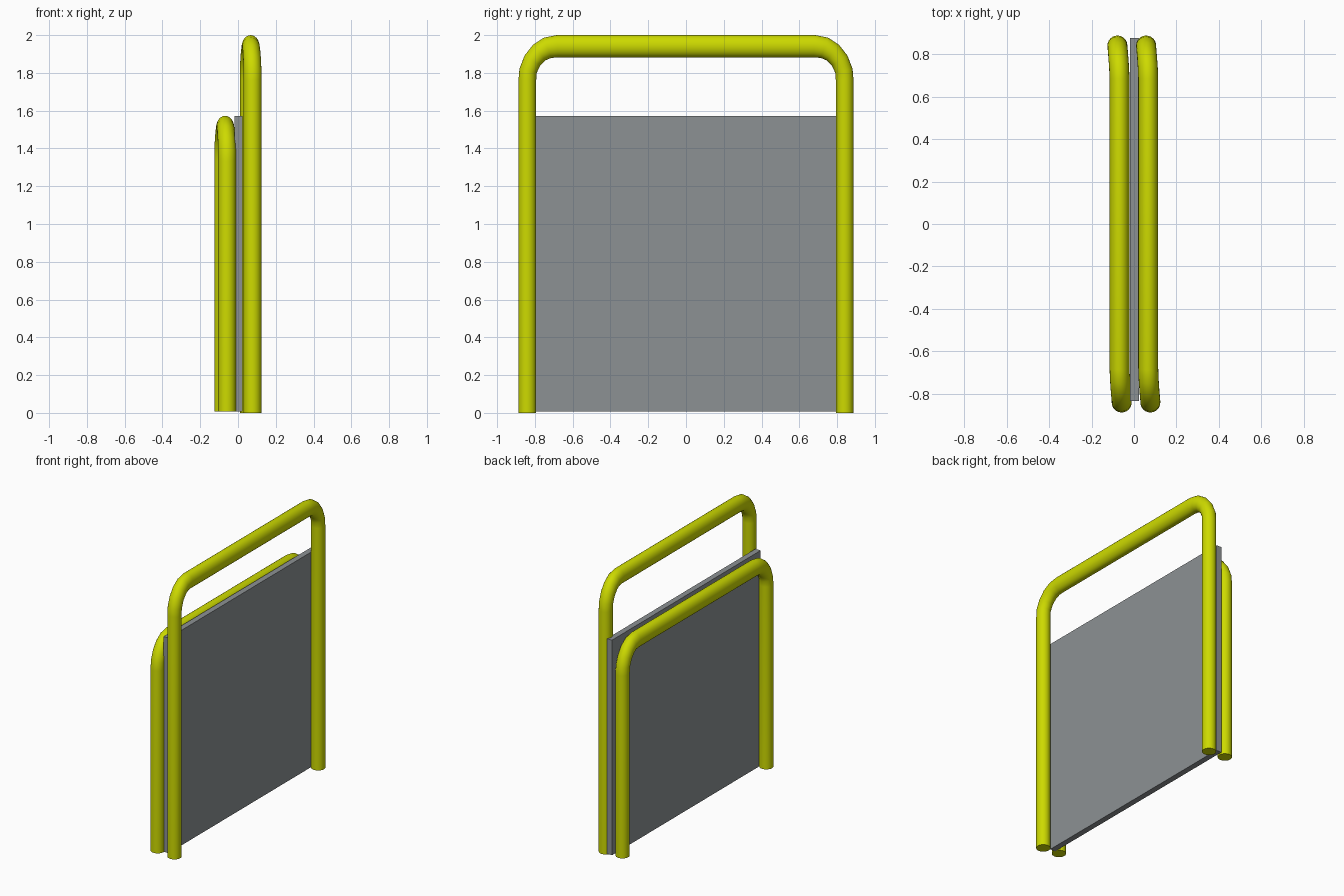
import bpy, bmesh, math
from mathutils import Vector

if "Cube" in bpy.data.objects:
    bpy.data.objects.remove(bpy.data.objects["Cube"])

SIDES = 24
R = 0.047       # leg radius
R_BAR = 0.059   # vertical half height of the top bar


def material(name, colour):
    m = bpy.data.materials.new(name)
    m.diffuse_color = (*colour, 1)
    m.use_nodes = True
    m.node_tree.nodes["Principled BSDF"].inputs["Base Color"].default_value = m.diffuse_color
    return m


yellow = material("yellow_paint", (0.61, 0.70, 0.0))
grey = material("dark_grey", (0.265, 0.285, 0.295))

# Bend: (distance from centre, drop below bar axis, in-plane radius, sideways shift)
BEND = [(0.84, 0.18, R, 0.010), (0.836, 0.13, R, 0.010), (0.813, 0.075, 0.049, 0.008),
        (0.776, 0.033, 0.053, 0.005), (0.733, 0.008, 0.057, 0.002), (0.68, 0.0, R_BAR, 0.0)]


def hoop(name, x, bottom, top):
    """Bent tube: front leg, bend, top bar, bend, back leg."""
    axis = top - R_BAR
    front = [(x + s, -d, axis - drop, r) for d, drop, r, s in BEND]
    back = [(x - s, d, axis - drop, r) for d, drop, r, s in reversed(BEND)]
    path = ([(x + 0.010, -0.84, bottom, R)] + front + back
            + [(x - 0.010, 0.84, bottom, R)])
    pts = [Vector(p[:3]) for p in path]
    bm = bmesh.new()
    rings = []
    for i, p in enumerate(pts):
        a, b = pts[max(i - 1, 0)], pts[min(i + 1, len(pts) - 1)]
        if i in (0, 1):
            t = Vector((0, 0, 1))
        elif i >= len(pts) - 2:
            t = Vector((0, 0, -1))
        else:
            t = (p - a).normalized() + (b - p).normalized()
            t.x = 0
            t.normalize()
        side = Vector((1, 0, 0))
        up = side.cross(t)
        ring = []
        for k in range(SIDES):
            w = 2 * math.pi * k / SIDES
            ring.append(bm.verts.new(p + side * R * math.cos(w) + up * path[i][3] * math.sin(w)))
        rings.append(ring)
    for r0, r1 in zip(rings, rings[1:]):
        for k in range(SIDES):
            n = (k + 1) % SIDES
            bm.faces.new((r0[k], r0[n], r1[n], r1[k]))
    bm.faces.new(rings[0])
    bm.faces.new(rings[-1])
    bmesh.ops.recalc_face_normals(bm, faces=bm.faces)
    me = bpy.data.meshes.new(name)
    bm.to_mesh(me)
    bm.free()
    me.materials.append(yellow)
    ob = bpy.data.objects.new(name, me)
    bpy.context.collection.objects.link(ob)
    bpy.ops.object.select_all(action='DESELECT')
    ob.select_set(True)
    bpy.context.view_layer.objects.active = ob
    bpy.ops.object.shade_smooth_by_angle(angle=math.radians(40))


# Two tubular hoops
hoop("tall_hoop", 0.067, 0.0, 2.0)
hoop("short_hoop", -0.068, 0.008, 1.573)

# Flat panel held between the hoops
bpy.ops.mesh.primitive_cube_add(size=1, location=(0.003, 0.022, 0.789))
panel = bpy.context.object
panel.name = "flat_panel"
panel.scale = (0.042, 1.708, 1.564)
panel.data.materials.append(grey)
